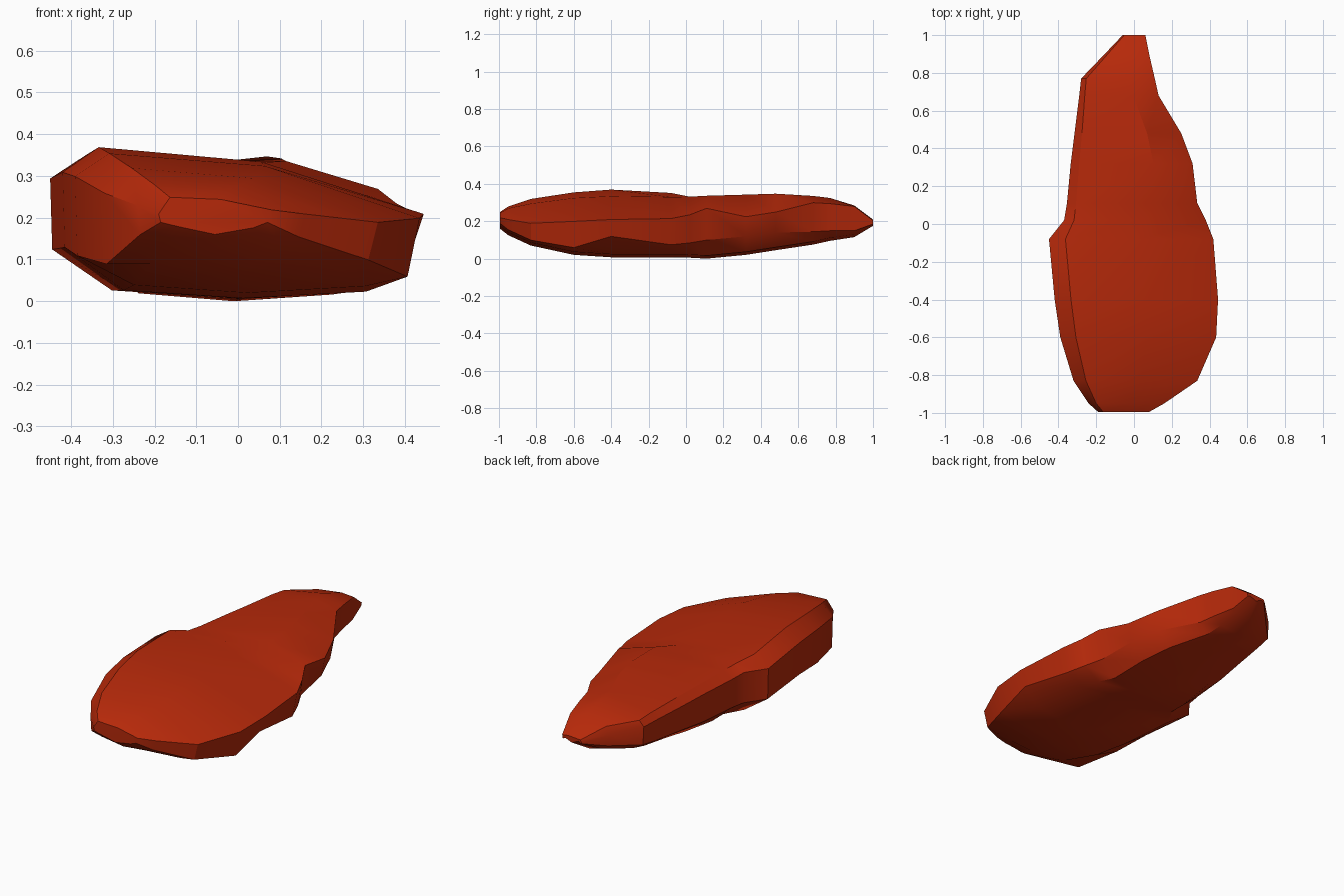
import bpy, bmesh, math

# Cross-sections along the stone, front to back:
# y, left x, right x, left rim z, left crest z, mid crest z, right rim z,
# right low z, bottom z, left low z
SECTIONS = [
    (-0.995, -0.19, 0.08, 0.21, 0.25, 0.245, 0.22, 0.19, 0.165, 0.19),
    (-0.95, -0.24, 0.16, 0.23, 0.28, 0.27, 0.21, 0.155, 0.13, 0.16),
    (-0.83, -0.32, 0.335, 0.26, 0.32, 0.295, 0.19, 0.10, 0.075, 0.09),
    (-0.60, -0.39, 0.435, 0.30, 0.355, 0.325, 0.20, 0.06, 0.025, 0.11),
    (-0.40, -0.42, 0.445, 0.31, 0.37, 0.335, 0.21, 0.12, 0.012, 0.13),
    (-0.08, -0.45, 0.42, 0.295, 0.352, 0.33, 0.215, 0.075, 0.012, 0.125),
    (0.02, -0.37, 0.38, 0.29, 0.325, 0.332, 0.235, 0.085, 0.01, 0.12),
    (0.11, -0.355, 0.335, 0.28, 0.318, 0.337, 0.27, 0.10, 0.005, 0.12),
    (0.32, -0.335, 0.31, 0.275, 0.308, 0.343, 0.225, 0.12, 0.025, 0.12),
    (0.48, -0.315, 0.25, 0.265, 0.30, 0.348, 0.25, 0.14, 0.05, 0.13),
    (0.68, -0.29, 0.13, 0.255, 0.29, 0.336, 0.30, 0.145, 0.08, 0.14),
    (0.77, -0.28, 0.11, 0.25, 0.28, 0.325, 0.295, 0.15, 0.10, 0.15),
    (0.90, -0.155, 0.08, 0.22, 0.265, 0.285, 0.28, 0.15, 0.12, 0.16),
    (1.00, -0.06, 0.06, 0.19, 0.205, 0.21, 0.205, 0.185, 0.18, 0.185),
]


def ring(y, xl, xr, zlu, zt, zm, zru, zrl, zb, zll):
    w = xr - xl
    crest = 0.10 if y < 0 else 0.07
    mid = 0.55 if y < 0.05 else 0.68
    return [
        (xl, y, zlu), (xl + crest * w, y, zt), (xl + mid * w, y, zm),
        (xr, y, zru), (xr - 0.035 * w, y, zrl), (xl + 0.84 * w, y, zb + 0.012),
        (xl + 0.5 * w, y, zb - 0.004), (xl + 0.17 * w, y, zb + 0.015),
        (xl + 0.005, y, zll),
    ]


# Stone body lofted through the sections
bm = bmesh.new()
rings = [[bm.verts.new(p) for p in ring(*s)] for s in SECTIONS]
n = len(rings[0])
for a, b in zip(rings, rings[1:]):
    for i in range(n):
        j = (i + 1) % n
        bm.faces.new((a[i], a[j], b[j], b[i]))
bm.faces.new(rings[0])
bm.faces.new(rings[-1])
bmesh.ops.recalc_face_normals(bm, faces=bm.faces)
low = min(v.co.z for v in bm.verts)
bmesh.ops.translate(bm, vec=(0, 0, -low), verts=bm.verts)

mesh = bpy.data.meshes.new("stone")
bm.to_mesh(mesh)
bm.free()
stone = bpy.data.objects.new("stone", mesh)
bpy.context.collection.objects.link(stone)

# Rust red colour
red = bpy.data.materials.new("rust_red")
red.diffuse_color = (0.47, 0.022, 0.003, 1)
mesh.materials.append(red)

# Smooth top and base, crisp chipped edges
bpy.context.view_layer.objects.active = stone
stone.select_set(True)
bpy.ops.object.shade_smooth_by_angle(angle=math.radians(32))
